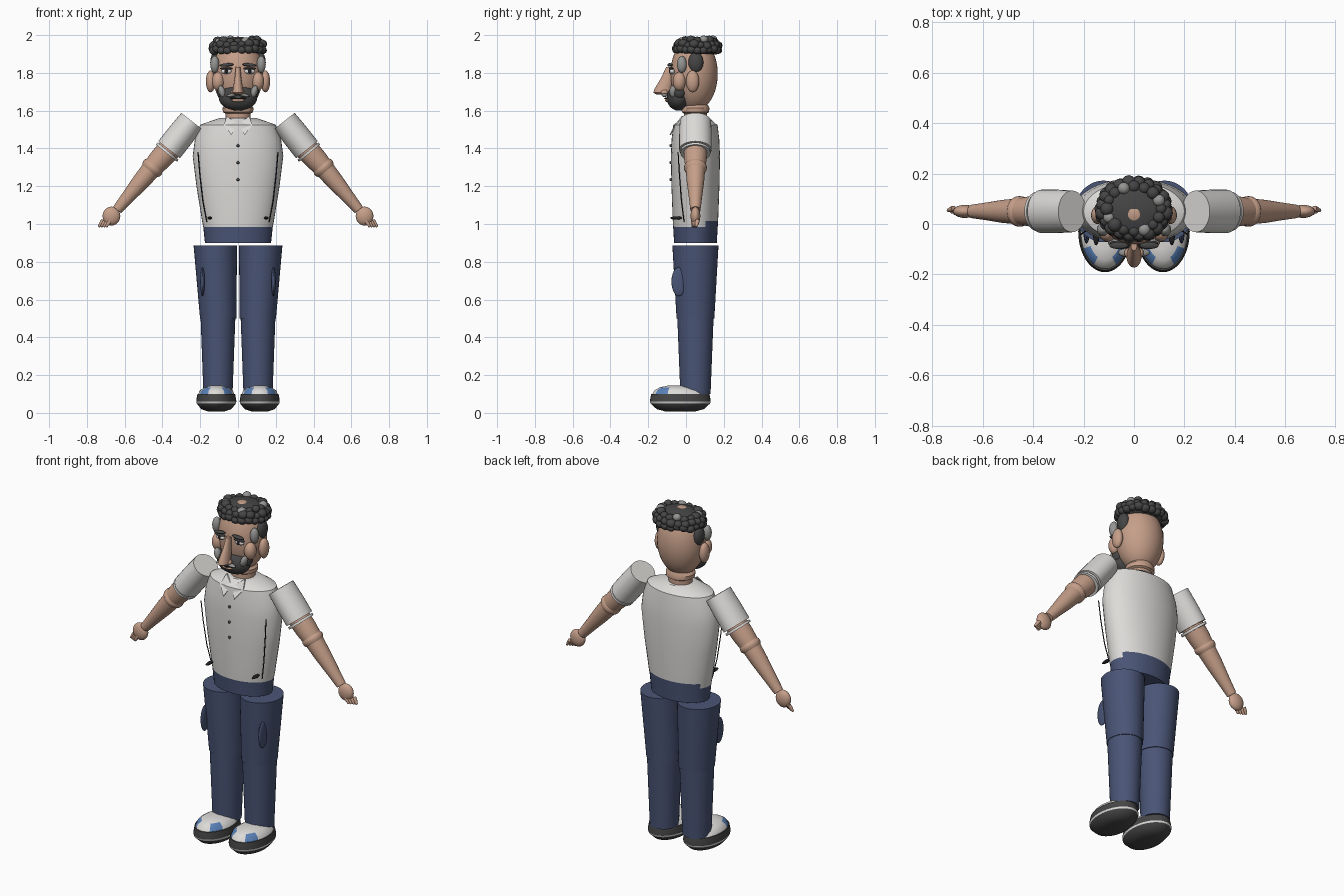
import bpy, bmesh, math, random
from mathutils import Vector, Matrix

if "Cube" in bpy.data.objects:
    bpy.data.objects.remove(bpy.data.objects["Cube"])
random.seed(4)


def material(name, *rgb):
    m = bpy.data.materials.new(name)
    m.use_nodes = True
    m.diffuse_color = (*rgb, 1)
    m.node_tree.nodes["Principled BSDF"].inputs["Base Color"].default_value = (*rgb, 1)
    return m


WHITE = material("off white cloth", .72, .71, .69)
SKIN = material("skin", .56, .345, .25)
DENIM = material("denim", .068, .09, .18)
DARK = material("charcoal", .06, .06, .06)
GREY = material("grey hair", .3, .3, .29)
BLUE = material("shoe blue", .1, .22, .48)
BLACK = material("black", .015, .015, .017)


def finish(name, bm, mats, angle=40):
    bmesh.ops.recalc_face_normals(bm, faces=bm.faces)
    me = bpy.data.meshes.new(name)
    bm.to_mesh(me)
    bm.free()
    me.shade_smooth()
    me.set_sharp_from_angle(angle=math.radians(angle))
    for m in mats:
        me.materials.append(m)
    ob = bpy.data.objects.new(name, me)
    bpy.context.collection.objects.link(ob)
    return ob


def loft(name, rings, mats, rule=None, n=40, place=Matrix()):
    """Ellipse rings (x, y, z, rx, ry) joined into a capped body."""
    bm = bmesh.new()
    loops = []
    for x, y, z, rx, ry in rings:
        angles = [math.tau * i / n for i in range(n)]
        loops.append([bm.verts.new((x + rx * math.cos(a), y + ry * math.sin(a), z)) for a in angles])
    for low, high in zip(loops, loops[1:]):
        for i in range(n):
            j = (i + 1) % n
            bm.faces.new((low[i], low[j], high[j], high[i]))
    bm.faces.new(loops[0][::-1])
    bm.faces.new(loops[-1])
    if rule:
        for f in bm.faces:
            f.material_index = rule(f.calc_center_median())
    bm.transform(place)
    return finish(name, bm, mats)


def limb(name, a, b, radii, mat, flat=1.0, n=32):
    """Tapered tube from a to b with evenly spaced radii."""
    a, b = Vector(a), Vector(b)
    d = b - a
    place = Matrix.Translation(a) @ Vector((0, 0, 1)).rotation_difference(d).to_matrix().to_4x4()
    k = len(radii) - 1
    rings = [(0, 0, d.length * i / k, r, r * flat) for i, r in enumerate(radii)]
    return loft(name, rings, [mat], n=n, place=place)


def ball(name, c, r, mat, tilt=0, seg=24):
    bm = bmesh.new()
    bmesh.ops.create_uvsphere(bm, u_segments=seg, v_segments=seg // 2, radius=1)
    bm.transform(Matrix.Translation(c) @ Matrix.Rotation(tilt, 4, 'Y') @ Matrix.Diagonal((*r, 1)))
    return finish(name, bm, [mat], 80)


def plate(name, pts, mat, depth=.008):
    bm = bmesh.new()
    f = bm.faces.new([bm.verts.new(p) for p in pts])
    ext = bmesh.ops.extrude_face_region(bm, geom=[f])
    moved = [v for v in ext["geom"] if isinstance(v, bmesh.types.BMVert)]
    bmesh.ops.translate(bm, verts=moved, vec=(0, depth, 0))
    return finish(name, bm, [mat])


def wire(name, pts, mat, r):
    cu = bpy.data.curves.new(name, 'CURVE')
    cu.dimensions = '3D'
    cu.bevel_depth = r
    cu.bevel_resolution = 1
    sp = cu.splines.new('POLY')
    sp.points.add(len(pts) - 1)
    for p, co in zip(sp.points, pts):
        p.co = (*co, 1)
    cu.materials.append(mat)
    bpy.context.collection.objects.link(bpy.data.objects.new(name, cu))


# Torso: shirt over a denim waistband, hem a little higher at the back
CY = .05
loft("torso", [(0, CY, .9, .175, .113), (0, CY, .985, .184, .118), (0, CY, 1.015, .19, .12),
               (0, CY, 1.2, .22, .127), (0, CY, 1.36, .24, .13), (0, CY, 1.45, .228, .126),
               (0, CY, 1.525, .2, .117), (0, CY, 1.53, .188, .108), (0, CY, 1.56, .1, .075)],
     [WHITE, DENIM], lambda c: int(c.z < .985 or (c.z < 1.015 and c.y > .1)))
loft("neck", [(0, CY, 1.53, .066, .06), (0, CY, 1.585, .066, .06), (0, CY, 1.592, .08, .072),
              (0, CY, 1.615, .082, .074), (0, CY, 1.64, .06, .06)], [SKIN])
for i in range(3):
    ball(f"shirt_button_{i}", (0, -.08, 1.235 + .09 * i), (.008, .008, .008), DARK, seg=12)

# Head and face centre
ball("head", (0, .043, 1.795), (.133, .125, .197), SKIN, seg=40)
ball("beard", (0, -.04, 1.668), (.102, .062, .068), DARK)
loft("nose", [(0, -.125, 1.685, .018, .03), (0, -.127, 1.695, .03, .046), (0, -.122, 1.715, .027, .045),
              (0, -.1, 1.77, .018, .034), (0, -.085, 1.83, .012, .02)], [SKIN], n=20)
ball("lower_lip", (0, -.1, 1.655), (.035, .012, .009), SKIN)
wire("mouth_line", [(-.045, -.1, 1.667), (0, -.112, 1.664), (.045, -.1, 1.667)], BLACK, .004)

# Curly hair: smooth cap with rings of curls
ball("hair_cap", (0, .058, 1.935), (.143, .12, .055), DARK, seg=32)
for row, (count, rad, z) in enumerate([(22, 1.0, 1.925), (20, .98, 1.95), (16, .82, 1.972)]):
    for i in range(count):
        a = math.tau * (i + row / 2) / count
        size = random.uniform(.021, .029)
        pos = (.13 * rad * math.cos(a), .06 + .108 * rad * math.sin(a), z + random.uniform(-.008, .006))
        grey = row == 2 and i % 4 == 0
        ball(f"curl_{row}_{i}", pos, (size, size, size * .85), GREY if grey else DARK, seg=12)

for side, s in (("left", 1), ("right", -1)):
    # Face details
    ball(f"{side}_ear", (s * .145, .035, 1.755), (.025, .035, .058), SKIN)
    ball(f"{side}_cheek", (s * .105, -.035, 1.755), (.033, .035, .05), SKIN)
    ball(f"{side}_side_hair", (s * .12, .052, 1.855), (.027, .04, .055), DARK)
    ball(f"{side}_temple_hair", (s * .123, -.022, 1.845), (.024, .026, .045), GREY)
    ball(f"{side}_whisker", (s * .085, -.065, 1.7), (.018, .024, .034), GREY, s * .3)
    ball(f"{side}_beard_edge", (s * .092, -.035, 1.7), (.02, .03, .035), DARK)
    ball(f"{side}_moustache", (s * .03, -.113, 1.683), (.033, .016, .009), GREY, s * .2)
    ball(f"{side}_eye", (s * .062, -.073, 1.808), (.028, .014, .014), WHITE)
    ball(f"{side}_iris", (s * .062, -.084, 1.808), (.01, .006, .011), BLACK, seg=12)
    ball(f"{side}_eyelid", (s * .062, -.078, 1.823), (.034, .013, .007), DARK)
    ball(f"{side}_eyebrow", (s * .06, -.085, 1.842), (.038, .014, .009), DARK, s * .08)
    ball(f"{side}_nostril", (s * .024, -.115, 1.697), (.014, .02, .014), SKIN, seg=12)

    # Collar, seam cord and hem button
    plate(f"{side}_collar", [(s * .004, -.055, 1.53), (s * .035, -.088, 1.47),
                             (s * .075, -.06, 1.525), (s * .06, -.022, 1.572)], WHITE)
    wire(f"{side}_seam", [(s * .212, -.042, 1.38), (s * .202, -.035, 1.26),
                          (s * .186, -.024, 1.12), (s * .165, -.01, 1.01)], BLACK, .003)
    ball(f"{side}_hem_button", (s * .15, -.05, 1.032), (.012, .035, .008), BLACK, seg=12)

    # Arm
    limb(f"{side}_sleeve", (s * .245, CY, 1.545), (s * .365, CY, 1.393), (.07, .073, .073), WHITE, 1.18)
    limb(f"{side}_cuff", (s * .37, CY, 1.386), (s * .379, CY, 1.375), (.072, .072), WHITE, 1.1)
    limb(f"{side}_upper_arm", (s * .36, CY, 1.4), (s * .46, CY, 1.29), (.062, .06, .052), SKIN)
    limb(f"{side}_elbow", (s * .438, CY, 1.315), (s * .468, CY, 1.28), (.05, .06, .06, .05), SKIN)
    limb(f"{side}_forearm", (s * .455, CY, 1.295), (s * .64, CY, 1.075), (.052, .046, .036, .027), SKIN)
    ball(f"{side}_hand", (s * .67, CY, 1.042), (.047, .026, .05), SKIN)
    for i in range(4):
        x = .69 + .013 * i
        limb(f"{side}_finger_{i}", (s * (x - .015), CY - .012 + .008 * i, 1.02),
             (s * (x + .008), CY - .014 + .006 * i, .985), (.011, .01, .006), SKIN, n=10)

    # Trouser leg with oval side patch
    loft(f"{side}_thigh", [(s * .105, CY, .5, .096, .1), (s * .12, CY, .885, .115, .122)], [DENIM])
    loft(f"{side}_shin", [(s * .106, CY, .1, .077, .08), (s * .106, CY, .505, .092, .096)], [DENIM])
    ball(f"{side}_pocket_patch", (s * .188, -.037, .695), (.012, .04, .077), DENIM)

    # Shoe: dark sole with a pale welt, white upper with blue patches
    X, Y = s * .115, -.03
    loft(f"{side}_shoe_sole", [(X, Y, .008, .045, .08), (X, Y, .02, .08, .125), (X, Y, .05, .104, .158),
                               (X, Y, .06, .106, .161), (X, Y, .065, .106, .161), (X, Y, .1, .1, .154)],
         [DARK, WHITE], lambda c: int(.05 < c.z < .06))
    loft(f"{side}_shoe_upper", [(X, Y, .095, .097, .15), (X, Y - .003, .118, .088, .135),
                                (X, Y - .012, .134, .064, .1), (X, Y - .02, .144, .03, .05)],
         [WHITE, BLUE], lambda c: int(c.z < .13 and -.16 < c.y < -.095 and abs(c.x - X) > .03))
